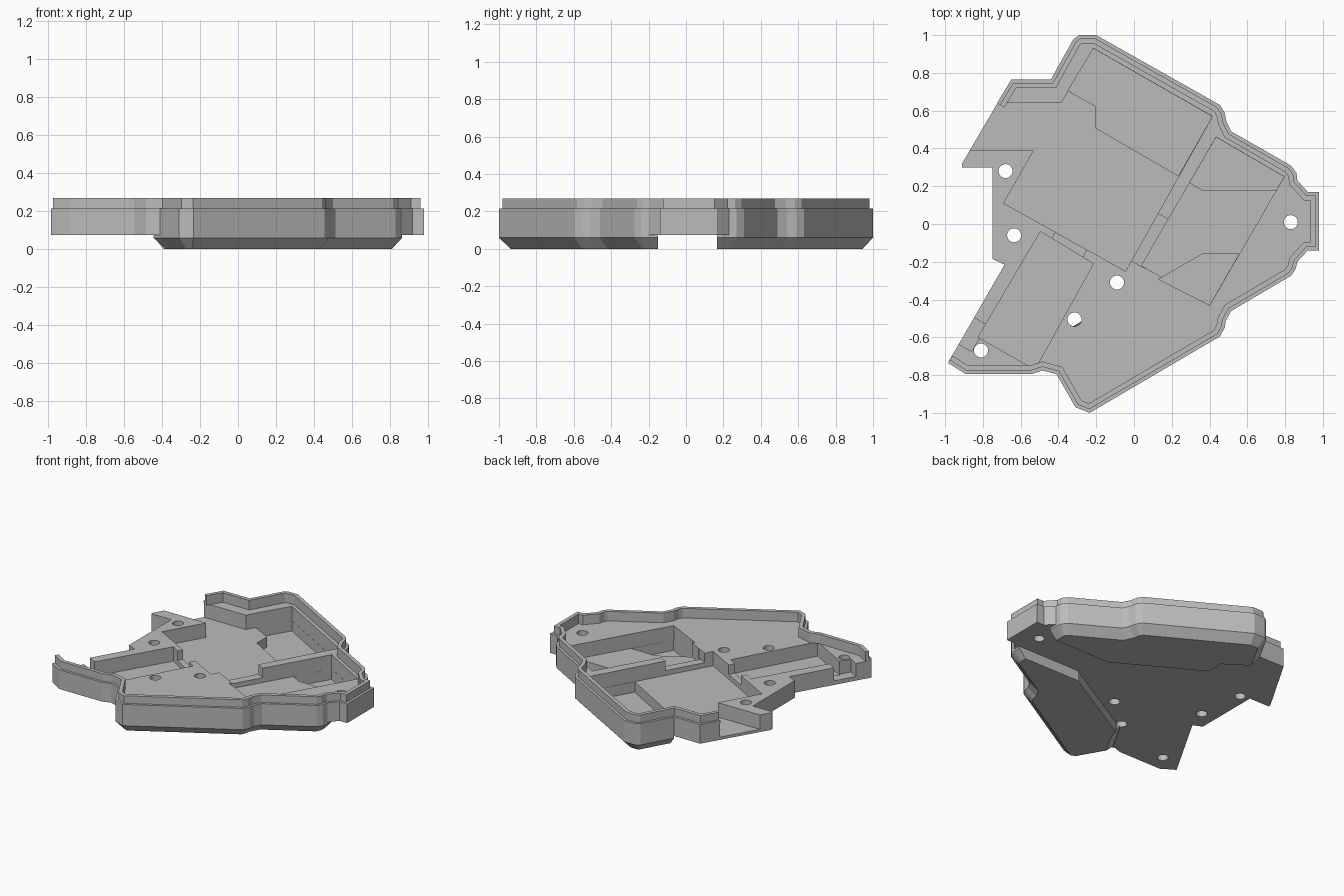
import bpy, bmesh, math
from mathutils import Vector

cube = bpy.data.objects.get("Cube")
if cube:
    bpy.data.objects.remove(cube, do_unlink=True)

grey = bpy.data.materials.new("matte grey")
grey.use_nodes = True
grey.diffuse_color = (0.5, 0.5, 0.5, 1)
grey.node_tree.nodes["Principled BSDF"].inputs["Base Color"].default_value = (0.5, 0.5, 0.5, 1)

BASE, DECK, STEP, TOP = 0.075, 0.2, 0.215, 0.27
FLOOR, FOOT_FLOOR, CHAMFER = 0.095, 0.02, 0.055


def offset(path, d):
    """Shift an open clockwise path inward with mitred corners."""
    pts = [Vector(p) for p in path]
    dirs = [(b - a).normalized() for a, b in zip(pts, pts[1:])]
    normals = [Vector((v.y, -v.x)) for v in dirs]
    out = []
    for i, p in enumerate(pts):
        a = normals[max(i - 1, 0)]
        b = normals[min(i, len(normals) - 1)]
        m = a + b
        out.append(tuple(p + m * (2 * d / m.length_squared)))
    return out


def loft(name, layers):
    """Closed solid through stacked outlines given as (outline, z)."""
    bm = bmesh.new()
    rings = [[bm.verts.new((x, y, z)) for x, y in pts] for pts, z in layers]
    n = len(rings[0])
    bm.faces.new(rings[0])
    bm.faces.new(rings[-1])
    for low, high in zip(rings, rings[1:]):
        for i in range(n):
            j = (i + 1) % n
            bm.faces.new((low[i], low[j], high[j], high[i]))
    bmesh.ops.recalc_face_normals(bm, faces=bm.faces)
    mesh = bpy.data.meshes.new(name)
    bm.to_mesh(mesh)
    bm.free()
    mesh.materials.append(grey)
    obj = bpy.data.objects.new(name, mesh)
    bpy.context.collection.objects.link(obj)
    return obj


def prism(name, pts, z0, z1):
    return loft(name, [(pts, z0), (pts, z1)])


def carve(obj, cutters):
    for c in cutters:
        mod = obj.modifiers.new("cut", "BOOLEAN")
        mod.operation = "DIFFERENCE"
        mod.solver = "EXACT"
        mod.object = c
    graph = bpy.context.evaluated_depsgraph_get()
    mesh = bpy.data.meshes.new_from_object(obj.evaluated_get(graph))
    obj.modifiers.clear()
    obj.data = mesh


# Outline, clockwise from the cable opening on the open side
back_left = [(-0.69, 0.64 + 0.055), (-0.65, 0.765)]
back_edge = [(-0.44, 0.765), (-0.32, 0.98), (-0.29, 1), (-0.2, 1), (0.455, 0.63),
             (0.48, 0.59), (0.49, 0.54), (0.515, 0.49), (0.83, 0.31),
             (0.86, 0.27), (0.865, 0.23)]
tab = [(0.92, 0.17), (0.98, 0.17), (0.98, -0.14), (0.92, -0.14)]
front_edge = [(0.865, -0.2), (0.855, -0.24), (0.83, -0.275), (0.515, -0.46),
              (0.487, -0.51), (0.48, -0.55), (0.455, -0.595), (-0.235, -1),
              (-0.31, -0.97), (-0.41, -0.795)]
wing = [(-0.485, -0.775), (-0.545, -0.795), (-0.89, -0.795), (-0.985, -0.735)]
open_side = [(-0.685, -0.215), (-0.75, -0.185), (-0.75, 0.3), (-0.91, 0.3), (-0.91, 0.32)]
wall_path = [(-0.725, 0.64), (-0.65, 0.765)] + back_edge + tab + front_edge + wing
outline = wall_path[1:] + open_side

body = prism("body_plate", outline, BASE, DECK)


# Raised wall and its thinner lip
def band(name, d0, d1, z0, z1):
    return prism(name, offset(wall_path, d0) + offset(wall_path, d1)[::-1], z0, z1)


band("wall", 0, 0.045, DECK, STEP)
band("lip", 0.018, 0.045, STEP, TOP)


# Chamfered feet below the plate
def foot(name, path, inner):
    low = offset(path, CHAMFER) + inner
    full = path + inner
    return loft(name, [(low, 0), (full, 0.06), (full, BASE)])


back_foot = foot("back_foot", back_edge + [(0.865, 0.165)],
                 [(0.36, 0.165), (-0.225, 0.5), (-0.225, 0.625)])
front_foot = foot("front_foot",
                  [(0.865, -0.15)] + front_edge + [(-0.445, -0.745), (-0.335, -0.55)],
                  [(-0.27, -0.51), (0.36, -0.15)])

# Pockets, passages and foot cavities: outline and floor height
cut_shapes = [
    ([(-0.215, 0.93), (0.415, 0.57), (-0.045, -0.25), (-0.69, 0.11), (-0.53, 0.39),
      (-1.1, 0.39), (-1.1, 0.64), (-0.385, 0.64)], FLOOR),
    ([(0.435, 0.46), (0.795, 0.25), (0.4, -0.43), (0.04, -0.22)], FLOOR),
    ([(-0.495, -0.04), (-0.215, -0.21), (-0.525, -0.77), (-0.825, -0.6)], FLOOR),
    ([(0.1, 0.07), (0.2, 0.015), (0.06, -0.235), (-0.04, -0.18)], 0.13),
    ([(-0.4, -0.01), (-0.24, -0.115), (-0.29, -0.21), (-0.45, -0.115)], 0.13),
    ([(-0.95, -0.435), (-0.78, -0.535), (-0.86, -0.675), (-1.03, -0.575)], 0.105),
]
cavities = [
    [(-0.35, 0.705), (-0.205, 0.625), (-0.205, 0.51), (0.235, 0.255), (0.414, 0.569),
     (-0.215, 0.929)],
    [(0.295, 0.218), (0.435, 0.459), (0.794, 0.25), (0.752, 0.178), (0.363, 0.178)],
    [(0.13, -0.293), (0.36, -0.16), (0.555, -0.16), (0.4, -0.429)],
]
cutters = [prism("pocket_cutter", p, z, 0.5) for p, z in cut_shapes]
foot_cutters = [prism("cavity_cutter", p, FOOT_FLOOR, 0.5) for p in cavities]

# Screw holes
hole_spots = [(-0.68, 0.28), (-0.635, -0.06), (-0.09, -0.31), (-0.315, -0.505),
              (-0.81, -0.67), (0.83, 0.01)]
turns = [2 * math.pi * i / 24 for i in range(24)]
holes = [prism("hole_cutter", [(x + 0.037 * math.cos(t), y + 0.037 * math.sin(t)) for t in turns],
               -0.2, 0.5) for x, y in hole_spots]

carve(body, cutters + foot_cutters + holes)
carve(back_foot, foot_cutters[:2])
carve(front_foot, [foot_cutters[2], holes[3]])
for c in cutters + foot_cutters + holes:
    bpy.data.objects.remove(c, do_unlink=True)
